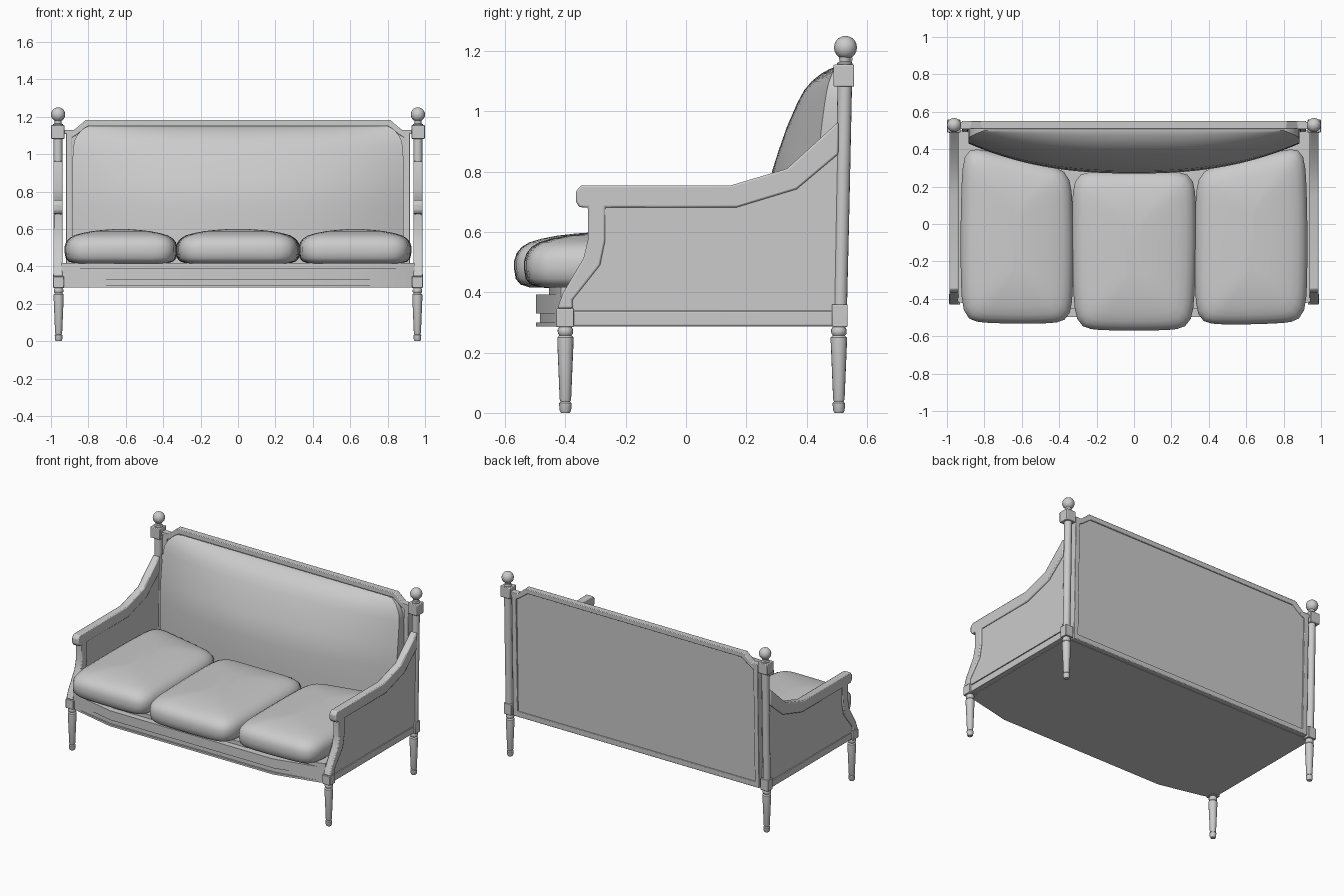
import bpy, bmesh, math

if "Cube" in bpy.data.objects:
    bpy.data.objects.remove(bpy.data.objects["Cube"])


def finish(name, bm, bevel=0.0, angle=40):
    """Turn a bmesh into a named, smooth-by-angle object."""
    bmesh.ops.remove_doubles(bm, verts=bm.verts, dist=1e-5)
    bmesh.ops.recalc_face_normals(bm, faces=bm.faces)
    me = bpy.data.meshes.new(name)
    bm.to_mesh(me)
    bm.free()
    ob = bpy.data.objects.new(name, me)
    bpy.context.collection.objects.link(ob)
    if bevel:
        m = ob.modifiers.new("soft_edges", 'BEVEL')
        m.width, m.segments, m.limit_method = bevel, 2, 'ANGLE'
    bpy.ops.object.select_all(action='DESELECT')
    ob.select_set(True)
    bpy.context.view_layer.objects.active = ob
    bpy.ops.object.shade_smooth_by_angle(angle=math.radians(angle))
    return ob


def prism(name, pts, vec, bevel=0.0):
    """Extrude a flat polygon along vec."""
    bm = bmesh.new()
    f = bm.faces.new([bm.verts.new(p) for p in pts])
    r = bmesh.ops.extrude_face_region(bm, geom=[f])
    bmesh.ops.translate(bm, vec=vec, verts=[v for v in r["geom"] if isinstance(v, bmesh.types.BMVert)])
    return finish(name, bm, bevel)


def box(name, x0, x1, y0, y1, z0, z1, bevel=0.0):
    return prism(name, [(x0, y0, z0), (x1, y0, z0), (x1, y1, z0), (x0, y1, z0)], (0, 0, z1 - z0), bevel)


def loft(name, rings, angle=40):
    """Skin closed rings and cap both ends."""
    bm = bmesh.new()
    vs = [[bm.verts.new(p) for p in r] for r in rings]
    n = len(vs[0])
    for a, b in zip(vs, vs[1:]):
        for i in range(n):
            bm.faces.new((a[i], a[(i + 1) % n], b[(i + 1) % n], b[i]))
    bm.faces.new(vs[0])
    bm.faces.new(vs[-1])
    return finish(name, bm, 0, angle)


def lathe(name, x, cy, profile, n=16):
    """Turned part; cy(z) gives the axis, profile is (radius, z)."""
    loft(name, [[(x + r * math.cos(2 * math.pi * i / n), cy(z) + r * math.sin(2 * math.pi * i / n), z)
                 for i in range(n)] for r, z in profile])


def lean(z):
    """Back parts lean slightly backwards."""
    return 0.51 + 0.018 * (z - 0.3) / 0.85


LEG = [(.015, 0), (.019, .008), (.021, .032), (.016, .037), (.019, .045), (.027, .235), (.027, .25),
       (.02, .257), (.025, .263), (.026, .275), (.02, .287)]
BALL = [(max(.0381 * math.sin(t * math.pi / 10), .001), 1.212 - .0381 * math.cos(t * math.pi / 10))
        for t in range(11)]
ARM_OUT = [(-.427, .347), (-.407, .40), (-.34, .513), (-.325, .575), (-.325, .682), (-.353, .682),
           (-.365, .70), (-.365, .735), (-.348, .755), (.15, .755), (.335, .81), (.505, .965)]
ARM_IN = [(.505, .858), (.367, .742), (.169, .682), (-.268, .682), (-.268, .573), (-.285, .49), (-.377, .374),
          (-.375, .347)]

for s, side in ((-1, "left"), (1, "right")):
    # legs and corner blocks
    lathe(side + "_front_leg", s * .959, lambda z: -.40, LEG)
    lathe(side + "_back_leg", s * .959, lambda z: .507, LEG)
    box(side + "_front_block", s * .959 - .029, s * .959 + .029, -.43, -.372, .285, .346, .003)
    box(side + "_back_block", s * .959 - .029, s * .959 + .029, .484, .536, .285, .36, .003)
    # back post with cap block and ball finial
    lathe(side + "_back_post", s * .962, lean, [(.023, .35), (.024, .7), (.024, 1.085)])
    box(side + "_post_cap", s * .963 - .036, s * .963 + .036, .489, .558, 1.082, 1.155, .004)
    lathe(side + "_finial_neck", s * .962, lambda z: .527, [(.026, 1.15), (.026, 1.16), (.018, 1.165), (.02, 1.185)])
    lathe(side + "_finial_ball", s * .962, lambda z: .529, BALL)
    # arm frame, upholstered panel and lower rail
    x0 = s * .937
    prism(side + "_arm_frame", [(x0, y, z) for y, z in ARM_OUT + ARM_IN], (s * .05, 0, 0), .006)
    prism(side + "_arm_panel", [(s * .944, y, z) for y, z in ARM_IN[:-1] + [(-.377, .34), (.505, .34)]],
          (s * .032, 0, 0))
    box(side + "_side_rail", s * .94, s * .976, -.39, .50, .29, .336, .003)
    # ear joining the back frame to the post
    box(side + "_frame_ear", s * .875, s * .94, .508, .545, 1.107, 1.13)


# bowed seat base in stacked mouldings
def base_layer(name, front, z0, z1):
    half = [(.943, .50), (.943, -.415), (.90, -.43), (.61, front)]
    pts = half + [(-x, y) for x, y in reversed(half)]
    prism(name, [(x, y, z0) for x, y in pts], (0, 0, z1 - z0))


base_layer("seat_base_lip", -.497, .287, .30)
base_layer("seat_base_panel", -.485, .30, .33)
base_layer("seat_front_rail", -.497, .33, .392)
base_layer("seat_deck", -.455, .392, .418)

# back frame ring and inset panel
OUT = [(.92, .29), (.92, 1.13), (.875, 1.13), (.815, 1.182)]
INN = [(.887, .325), (.887, 1.09), (.86, 1.105), (.80, 1.15)]
sym = lambda h: h + [(-x, z) for x, z in reversed(h)]
bm = bmesh.new()
loops = [[bm.verts.new((x, lean(z) + d, z)) for x, z in sym(h)]
         for h, d in ((OUT, -.02), (OUT, .023), (INN, .023), (INN, -.02))]
for k in range(4):
    a, b = loops[k], loops[(k + 1) % 4]
    for i in range(8):
        bm.faces.new((a[i], a[(i + 1) % 8], b[(i + 1) % 8], b[i]))
finish("back_frame", bm, .004)
prism("back_panel", [(x, lean(z) - .012, z) for x, z in sym(INN)], (0, .024, 0))

# back cushion: bulged front, receding towards the top
ROWS = [(.40, 0, .885), (.60, 0, .885), (.72, .006, .885), (.80, .015, .885), (.87, .037, .885), (.95, .065, .885),
        (1.03, .10, .882), (1.07, .122, .875), (1.10, .147, .86), (1.125, .178, .84), (1.14, .205, .82),
        (1.15, .23, .80)]
N = 28
bm = bmesh.new()
grid = []
for z, back, w in ROWS:
    row = []
    for i in range(N + 1):
        u = 2 * i / N - 1
        y = .27 + .16 * abs(u) ** 2.4
        y += back * (.50 - y) / .23
        row.append(bm.verts.new((w * u, y, z)))
    grid.append(row)
for a, b in zip(grid, grid[1:]):
    for i in range(N):
        bm.faces.new((a[i], a[i + 1], b[i + 1], b[i]))
rim = bmesh.ops.extrude_edge_only(bm, edges=[e for e in bm.edges if e.is_boundary])
for v in rim["geom"]:
    if isinstance(v, bmesh.types.BMVert):
        v.co.y = .508
bmesh.ops.holes_fill(bm, edges=[e for e in bm.edges if e.is_boundary])
finish("back_cushion", bm)


# seat cushions: rounded quad outline lofted through a pillow section
def cushion(name, fl, fr, br, bl):
    hx, hy = (fr[0] - fl[0]) / 2, (bl[1] - fl[1] + br[1] - fr[1]) / 4
    rings = []
    for inset, z in [(.10, .415), (.05, .416), (.02, .426), (.005, .445), (0, .475), (0, .505), (.008, .53),
                     (.024, .55), (.05, .566), (.09, .578), (.14, .588), (.20, .595), (.27, .60)]:
        ring = []
        for i in range(64):
            t = 2 * math.pi * (i + .5) / 64
            c, d = math.cos(t), math.sin(t)
            k = (abs(c) ** 9 + abs(d) ** 9) ** (-1 / 9)
            u, v = c * k * (1 - inset / hx), d * k * (1 - inset / hy)
            p, q = (u + 1) / 2, (v + 1) / 2
            x, y = [(1 - q) * ((1 - p) * fl[j] + p * fr[j]) + q * ((1 - p) * bl[j] + p * br[j]) for j in (0, 1)]
            ring.append((x + .012 * u * (1 - v * v), y - .01 * (1 - u * u) * (v < 0) * -v, z))
        rings.append(ring)
    loft(name, rings, 60)


cushion("middle_seat_cushion", (-.312, -.56), (.312, -.56), (.325, .28), (-.325, .28))
cushion("left_seat_cushion", (-.918, -.52), (-.335, -.525), (-.338, .285), (-.912, .42))
cushion("right_seat_cushion", (.335, -.532), (.918, -.52), (.912, .42), (.338, .285))
